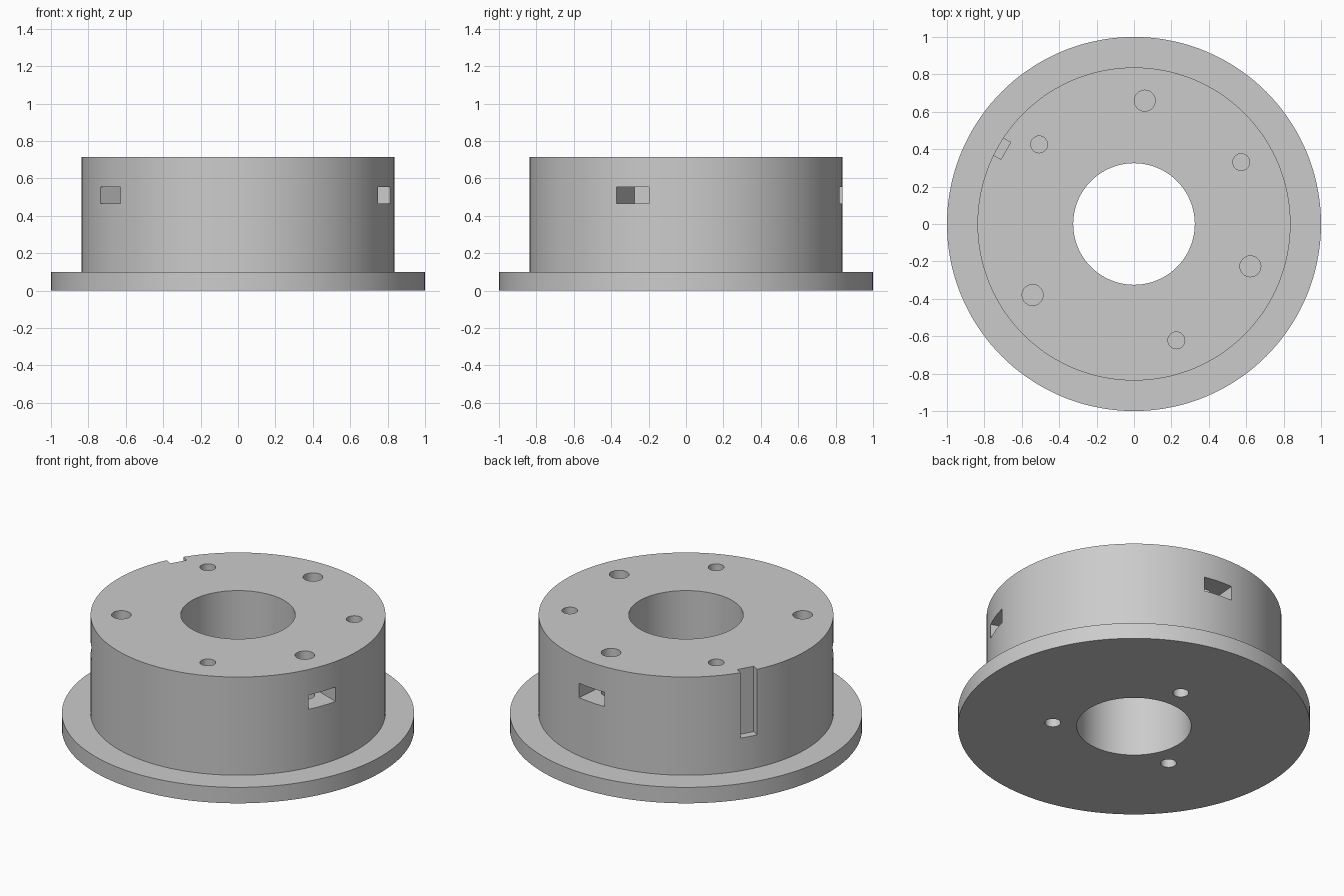
import bpy
import bmesh
from math import cos, sin, radians, pi
from mathutils import Matrix, Vector

cube = bpy.data.objects.get("Cube")
if cube:
    bpy.data.objects.remove(cube, do_unlink=True)

HUB_TOP, HUB_R = 0.715, 0.837
FLANGE_TOP, FLANGE_R = 0.10, 1.0
BORE_R, SEGMENTS = 0.325, 144

grey = bpy.data.materials.new("plain grey")
grey.use_nodes = True
grey.diffuse_color = (0.6, 0.6, 0.6, 1)
grey.node_tree.nodes["Principled BSDF"].inputs["Base Color"].default_value = (0.6, 0.6, 0.6, 1)


def make_object(name, bm):
    bmesh.ops.recalc_face_normals(bm, faces=bm.faces)
    mesh = bpy.data.meshes.new(name)
    bm.to_mesh(mesh)
    bm.free()
    mesh.materials.append(grey)
    obj = bpy.data.objects.new(name, mesh)
    bpy.context.collection.objects.link(obj)
    return obj


def lathe(name, profile):
    """Revolve a closed (radius, height) profile around z."""
    bm = bmesh.new()
    rings = []
    for i in range(SEGMENTS):
        a = 2 * pi * i / SEGMENTS
        rings.append([bm.verts.new((r * cos(a), r * sin(a), z)) for r, z in profile])
    n = len(profile)
    for i, ring in enumerate(rings):
        nxt = rings[(i + 1) % SEGMENTS]
        for j in range(n):
            k = (j + 1) % n
            bm.faces.new((ring[j], nxt[j], nxt[k], ring[k]))
    return make_object(name, bm)


def cut(body, cutter):
    """Subtract a cutter from the body, then discard the cutter."""
    cutter.hide_render = True
    mod = body.modifiers.new("cut", 'BOOLEAN')
    mod.operation = 'DIFFERENCE'
    mod.solver = 'EXACT'
    mod.object = cutter
    bpy.context.view_layer.objects.active = body
    bpy.ops.object.modifier_apply(modifier=mod.name)
    bpy.data.objects.remove(cutter, do_unlink=True)


def drill(body, angle, distance, radius, z0, z1):
    a = radians(angle)
    centre = Vector((distance * cos(a), distance * sin(a), (z0 + z1) / 2))
    bm = bmesh.new()
    bmesh.ops.create_cone(bm, cap_ends=True, segments=32, radius1=radius, radius2=radius,
                          depth=z1 - z0, matrix=Matrix.Translation(centre))
    cut(body, make_object("drill_cutter", bm))


def radial_pocket(body, angle, inner_r, width, z0, z1):
    """Cut a rectangular pocket into the side of the hub."""
    outer_r = 0.95
    place = (Matrix.Rotation(radians(angle), 4, 'Z')
             @ Matrix.Translation(((inner_r + outer_r) / 2, 0, (z0 + z1) / 2))
             @ Matrix.Diagonal((outer_r - inner_r, width, z1 - z0, 1)))
    bm = bmesh.new()
    bmesh.ops.create_cube(bm, size=1, matrix=place)
    cut(body, make_object("pocket_cutter", bm))


# Flanged hub with a central bore
hub = lathe("flanged_hub", [(BORE_R, 0), (FLANGE_R, 0), (FLANGE_R, FLANGE_TOP),
                            (HUB_R, FLANGE_TOP), (HUB_R, HUB_TOP), (BORE_R, HUB_TOP)])

# Large screw holes, each crossing a nut pocket in the side
for angle in (85, 215, 340):
    radial_pocket(hub, angle, 0.55, 0.187, 0.465, 0.555)
    drill(hub, angle, 0.662, 0.056, 0.36, HUB_TOP + 0.1)

# Small blind holes in the top
for angle in (30, 140, 290):
    drill(hub, angle, 0.662, 0.045, 0.38, HUB_TOP + 0.1)

# Small blind holes in the underside
for angle in (85, 205, 325):
    drill(hub, angle, 0.463, 0.045, -0.1, 0.34)

# Vertical keyway in the rim
radial_pocket(hub, 150.3, 0.789, 0.105, 0.305, HUB_TOP + 0.1)

# Smooth walls with crisp edges
bpy.ops.object.select_all(action='DESELECT')
hub.select_set(True)
bpy.context.view_layer.objects.active = hub
bpy.ops.object.shade_smooth_by_angle(angle=radians(30))
